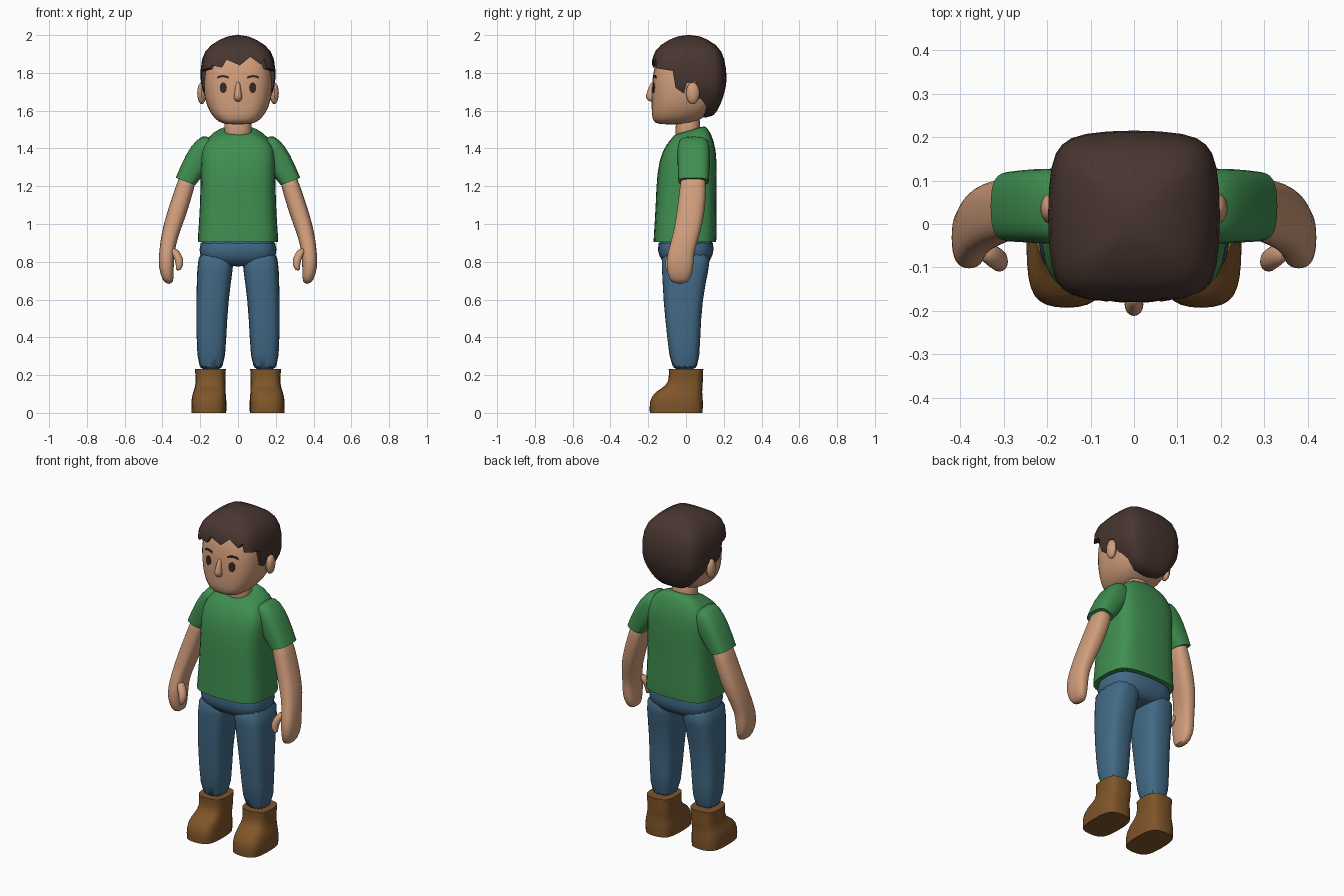
import bpy
import bmesh
from math import cos, sin, pi, radians, copysign
from mathutils import Vector
from mathutils.bvhtree import BVHTree

cube = bpy.data.objects.get("Cube")
if cube:
    bpy.data.objects.remove(cube, do_unlink=True)


def make_material(name, red, green, blue):
    mat = bpy.data.materials.new(name)
    mat.use_nodes = True
    color = (red, green, blue, 1)
    mat.diffuse_color = color
    shader = mat.node_tree.nodes["Principled BSDF"]
    shader.inputs["Base Color"].default_value = color
    shader.inputs["Roughness"].default_value = 0.8
    return mat


skin = make_material("skin", 0.64, 0.34, 0.2)
shirt_green = make_material("shirt green", 0.05, 0.27, 0.08)
denim = make_material("denim blue", 0.055, 0.145, 0.24)
leather = make_material("boot leather", 0.21, 0.09, 0.022)
hair_brown = make_material("hair brown", 0.065, 0.036, 0.029)
eye_brown = make_material("eye brown", 0.04, 0.02, 0.014)


def to_object(name, bm, mat):
    bmesh.ops.recalc_face_normals(bm, faces=bm.faces)
    mesh = bpy.data.meshes.new(name)
    bm.to_mesh(mesh)
    bm.free()
    obj = bpy.data.objects.new(name, mesh)
    bpy.context.collection.objects.link(obj)
    if mat:
        mesh.materials.append(mat)
    return obj


def activate(obj):
    bpy.ops.object.select_all(action="DESELECT")
    obj.select_set(True)
    bpy.context.view_layer.objects.active = obj


def smooth(obj, angle=40):
    activate(obj)
    bpy.ops.object.shade_smooth_by_angle(angle=radians(angle))


def loft(name, mat, rings, power=2.8, side=1, sharp_start=False, sharp_end=False, sides=16):
    """Skin boxy-oval rings (x, y, z, half width, half depth, roll, pitch) and subdivide."""
    bm = bmesh.new()
    crease = bm.edges.layers.float.new("crease_edge")
    loops = []
    for ring in rings:
        x, y, z, wide, deep, roll, pitch = (tuple(ring) + (0, 0))[:7]
        loop = []
        for i in range(sides):
            c, s = cos(2 * pi * i / sides), sin(2 * pi * i / sides)
            u = wide * copysign(abs(c) ** (2 / power), c)
            v = deep * copysign(abs(s) ** (2 / power), s)
            point = (side * (x + u * cos(roll)), y + v, z + u * sin(roll) + pitch * v)
            loop.append(bm.verts.new(point))
        loops.append(loop)
    for low, high in zip(loops, loops[1:]):
        for i in range(sides):
            j = (i + 1) % sides
            bm.faces.new((low[i], low[j], high[j], high[i]))
    for loop, sharp in ((loops[0], sharp_start), (loops[-1], sharp_end)):
        cap = bm.faces.new(loop)
        for edge in cap.edges:
            edge[crease] = 1.0 if sharp else 0.0
    obj = to_object(name, bm, mat)
    activate(obj)
    obj.modifiers.new("Rounding", "SUBSURF").levels = 1
    bpy.ops.object.modifier_apply(modifier="Rounding")
    smooth(obj)
    return obj


def prism_cut(obj, operation, outline, place, start, end):
    """Cut an object with an extruded outline, then discard the cutter."""
    bm = bmesh.new()
    base = bm.faces.new([bm.verts.new(place(a, b, start)) for a, b in outline])
    made = bmesh.ops.extrude_face_region(bm, geom=[base])["geom"]
    shift = Vector(place(0, 0, end)) - Vector(place(0, 0, start))
    moved = [v for v in made if isinstance(v, bmesh.types.BMVert)]
    bmesh.ops.translate(bm, verts=moved, vec=shift)
    cutter = to_object("cutter", bm, None)
    cutter.hide_render = True
    activate(obj)
    mod = obj.modifiers.new("Cut", "BOOLEAN")
    mod.operation, mod.solver, mod.object = operation, "EXACT", cutter
    bpy.ops.object.modifier_apply(modifier="Cut")
    bpy.data.objects.remove(cutter, do_unlink=True)


# Head, neck and nose
head = loft("head", skin, [
    (0, -.075, 1.525, .07, .08), (0, -.05, 1.55, .125, .132), (0, -.01, 1.62, .168, .176),
    (0, 0, 1.7, .186, .184), (0, 0, 1.8, .187, .18), (0, .01, 1.9, .165, .16),
    (0, .01, 1.96, .1, .1)])
loft("neck", skin, [(0, .01, 1.42, .08, .07), (0, .01, 1.5, .073, .066), (0, .01, 1.6, .073, .066)], 2.2)
loft("nose", skin, [
    (0, -.175, 1.645, .014, .015), (0, -.188, 1.668, .028, .034),
    (0, -.182, 1.7, .018, .026), (0, -.172, 1.76, .012, .012)], 2, sides=8)

# Hair: a full volume trimmed to the hairline, then to a jagged fringe
hair = loft("hair", hair_brown, [
    (0, .105, 1.56, .08, .04), (0, .07, 1.635, .15, .117), (0, .035, 1.7, .193, .172),
    (0, .02, 1.76, .202, .202), (0, .01, 1.88, .2, .199), (0, .012, 1.95, .155, .16),
    (0, .015, 2.004, .04, .045)], 4)
hairline = [
    (-.3, 1.82), (-.16, 1.825), (-.07, 1.81), (-.055, 1.72), (-.01, 1.69), (.003, 1.745),
    (.05, 1.755), (.075, 1.64), (.11, 1.5), (.4, 1.5), (.4, 2.1), (-.3, 2.1)]
fringe = [
    (-.155, 1.75), (-.14, 1.84), (-.085, 1.828), (-.06, 1.87), (.01, 1.84), (.065, 1.885),
    (.12, 1.845), (.14, 1.875), (.165, 1.75)]
prism_cut(hair, "INTERSECT", hairline, lambda a, b, d: (d, a, b), -.3, .3)
prism_cut(hair, "DIFFERENCE", fringe, lambda a, b, d: (a, d, b), -.35, -.13)
smooth(hair, 35)

# Surface of the face, used to lay the eyes and brows on it
face = bmesh.new()
face.from_mesh(head.data)
face_tree = BVHTree.FromBMesh(face)
face.free()


def face_plate(name, outline):
    bm = bmesh.new()
    verts = []
    for x, z in outline:
        hit = face_tree.ray_cast(Vector((x, -1, z)), Vector((0, 1, 0)))[0]
        verts.append(bm.verts.new((x, hit.y - .004, z)))
    plate = bm.faces.new(verts)
    made = bmesh.ops.extrude_face_region(bm, geom=[plate])["geom"]
    back = [v for v in made if isinstance(v, bmesh.types.BMVert)]
    bmesh.ops.translate(bm, verts=back, vec=(0, .007, 0))
    to_object(name, bm, eye_brown)


# Shirt body
loft("shirt_body", shirt_green, [
    (0, -.006, .905, .216, .168), (0, -.004, .94, .215, .169), (0, 0, 1.1, .203, .162),
    (0, .004, 1.28, .2, .161), (0, .018, 1.39, .205, .145), (0, .025, 1.46, .165, .112, 0, .15),
    (0, .02, 1.49, .105, .088, 0, .3), (0, .015, 1.496, .083, .078, 0, .3)],
    3.4, sharp_start=True)

# Jeans seat
loft("jeans_seat", denim, [
    (0, 0, .94, .2, .145), (0, -.002, .86, .212, .156), (0, 0, .8, .195, .13),
    (0, 0, .775, .13, .09)], 3)

for side, label in ((1, "left"), (-1, "right")):
    # Sleeve, arm with hand, and thumb
    loft(label + "_sleeve", shirt_green, [
        (.12, .04, 1.435, .06, .075, .8), (.16, .04, 1.405, .076, .088, .7),
        (.215, .042, 1.335, .073, .088, .55), (.278, .04, 1.225, .056, .082, .36)],
        3, side, sharp_end=True)
    loft(label + "_arm", skin, [
        (.25, .04, 1.29, .045, .065, .4), (.285, .037, 1.18, .049, .072, .36),
        (.323, .025, 1.06, .052, .075, .3), (.36, .005, .95, .046, .073, .2),
        (.376, -.025, .86, .041, .07, .1), (.38, -.032, .8, .042, .074),
        (.378, -.033, .74, .037, .068), (.365, -.033, .68, .024, .045)], 2.6, side)
    loft(label + "_thumb", skin, [
        (.345, -.06, .875, .022, .025), (.318, -.078, .83, .027, .028),
        (.306, -.088, .79, .023, .026), (.318, -.092, .75, .014, .016)], 2.2, side, sides=8)

    # Jeans leg and boot
    loft(label + "_jeans_leg", denim, [
        (.112, 0, .87, .096, .14), (.121, -.002, .77, .097, .126), (.136, -.018, .6, .086, .105),
        (.141, -.012, .4, .08, .088), (.143, -.005, .2, .072, .076)], 3, side)
    loft(label + "_boot", leather, [
        (.154, -.052, 0, .093, .142), (.155, -.052, .06, .096, .145),
        (.152, -.042, .112, .087, .128), (.146, -.006, .142, .08, .096),
        (.146, 0, .19, .08, .091), (.146, 0, .232, .083, .093)],
        3.2, side, sharp_start=True, sharp_end=True)

    # Ear
    bm = bmesh.new()
    bmesh.ops.create_uvsphere(bm, u_segments=12, v_segments=8, radius=1)
    bmesh.ops.scale(bm, verts=bm.verts, vec=(.024, .036, .058))
    bmesh.ops.translate(bm, verts=bm.verts, vec=(side * .192, .036, 1.692))
    smooth(to_object(label + "_ear", bm, skin))

    # Eye and brow
    turns = [2 * pi * i / 10 for i in range(10)]
    face_plate(label + "_eye", [(side * .078 + .019 * cos(t), 1.722 + .029 * sin(t)) for t in turns])
    brow = [(.048, 1.77), (.08, 1.778), (.112, 1.77), (.108, 1.783), (.08, 1.79), (.05, 1.782)]
    face_plate(label + "_brow", [(side * x, z) for x, z in brow])

bpy.ops.object.select_all(action="DESELECT")
